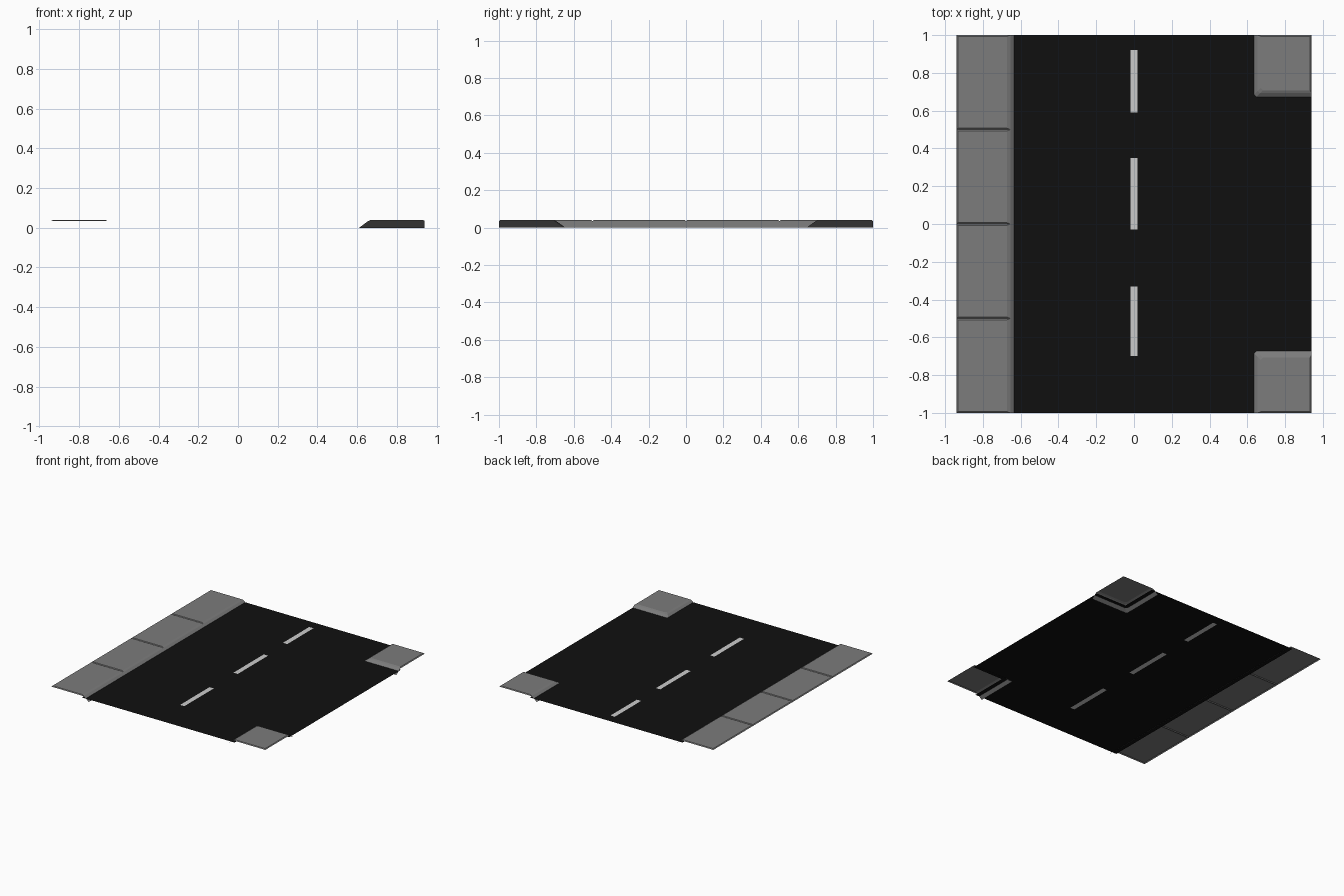
import bpy, bmesh

if "Cube" in bpy.data.objects:
    bpy.data.objects.remove(bpy.data.objects["Cube"])

ROAD_Z, LIP_Z, TOP_Z = 0.02, 0.034, 0.04
X, Y = 0.94, 1.0


def material(name, v):
    m = bpy.data.materials.new(name)
    m.diffuse_color = (v, v, v, 1)
    m.use_nodes = True
    m.node_tree.nodes["Principled BSDF"].inputs["Base Color"].default_value = m.diffuse_color
    return m


asphalt = material("asphalt", 0.005)
paint = material("paint", 0.75)
concrete = material("concrete", 0.2)


def make(name, polys, mat):
    """Open sheet from polygons, every face turned upwards."""
    bm = bmesh.new()
    for p in polys:
        f = bm.faces.new([bm.verts.new(c) for c in p])
        f.normal_update()
        if f.normal.z < 0:
            f.normal_flip()
    bmesh.ops.remove_doubles(bm, verts=bm.verts, dist=1e-5)
    me = bpy.data.meshes.new(name)
    bm.to_mesh(me)
    bm.free()
    me.materials.append(mat)
    ob = bpy.data.objects.new(name, me)
    bpy.context.collection.objects.link(ob)
    return ob


def rect(x0, x1, y0, y1, z):
    return [(x0, y0, z), (x1, y0, z), (x1, y1, z), (x0, y1, z)]


def strips(a, b, closed=False):
    """Quads joining two point rows."""
    n = len(a)
    return [[a[i], a[(i + 1) % n], b[(i + 1) % n], b[i]]
            for i in range(n if closed else n - 1)]


# Road bed with the lane dashes set flush into it
dashes = [(-0.70, -0.33), (-0.03, 0.35), (0.59, 0.92)]
W, EDGE, GAP = 0.019, 0.67, 0.70
road = [rect(-EDGE, -W, -Y, Y, ROAD_Z), rect(W, EDGE, -Y, Y, ROAD_Z),
        rect(EDGE, X, -GAP, GAP, ROAD_Z)]
ends = [-Y] + [v for d in dashes for v in d] + [Y]
for y0, y1 in zip(ends[::2], ends[1::2]):
    road.append(rect(-W, W, y0, y1, ROAD_Z))
make("road", road, asphalt)
make("lane_dashes", [rect(-W, W, a, b, ROAD_Z) for a, b in dashes], paint)

# Long sidewalk: four slabs with softened edges, and one sloped kerb
b = 0.007
walk = []
for i in range(4):
    y0 = -1 + i * 0.5
    top = rect(-X + b, -0.672, y0 + b, y0 + 0.5 - b, TOP_Z)
    lip = rect(-X, -0.655, y0, y0 + 0.5, LIP_Z)
    walk += [top] + strips(top, lip, True)
make("sidewalk_slabs", walk, concrete)
make("sidewalk_kerb", [[(-0.655, -Y, LIP_Z), (-0.655, Y, LIP_Z),
                        (-0.61, Y, 0), (-0.61, -Y, 0)]], concrete)


# Corner slabs: kerb slopes on the two inner sides, clipped inner corner
def corner(x, y, xe, ye, z, c=0.012):
    return [(xe, ye, z), (x, ye, z), (x, y + c, z), (x + c, y, z), (xe, y, z)]


for name, s in (("back_corner_slab", 1), ("front_corner_slab", -1)):
    top = corner(0.672, 0.708, X - b, Y - b, TOP_Z)
    lip = corner(0.655, 0.693, X, Y, LIP_Z)
    foot = corner(0.61, 0.645, X, Y, 0)
    polys = [top] + strips(top, lip, True) + strips(lip[1:], foot[1:])
    make(name, [[(x, y * s, z) for x, y, z in p] for p in polys], concrete)
